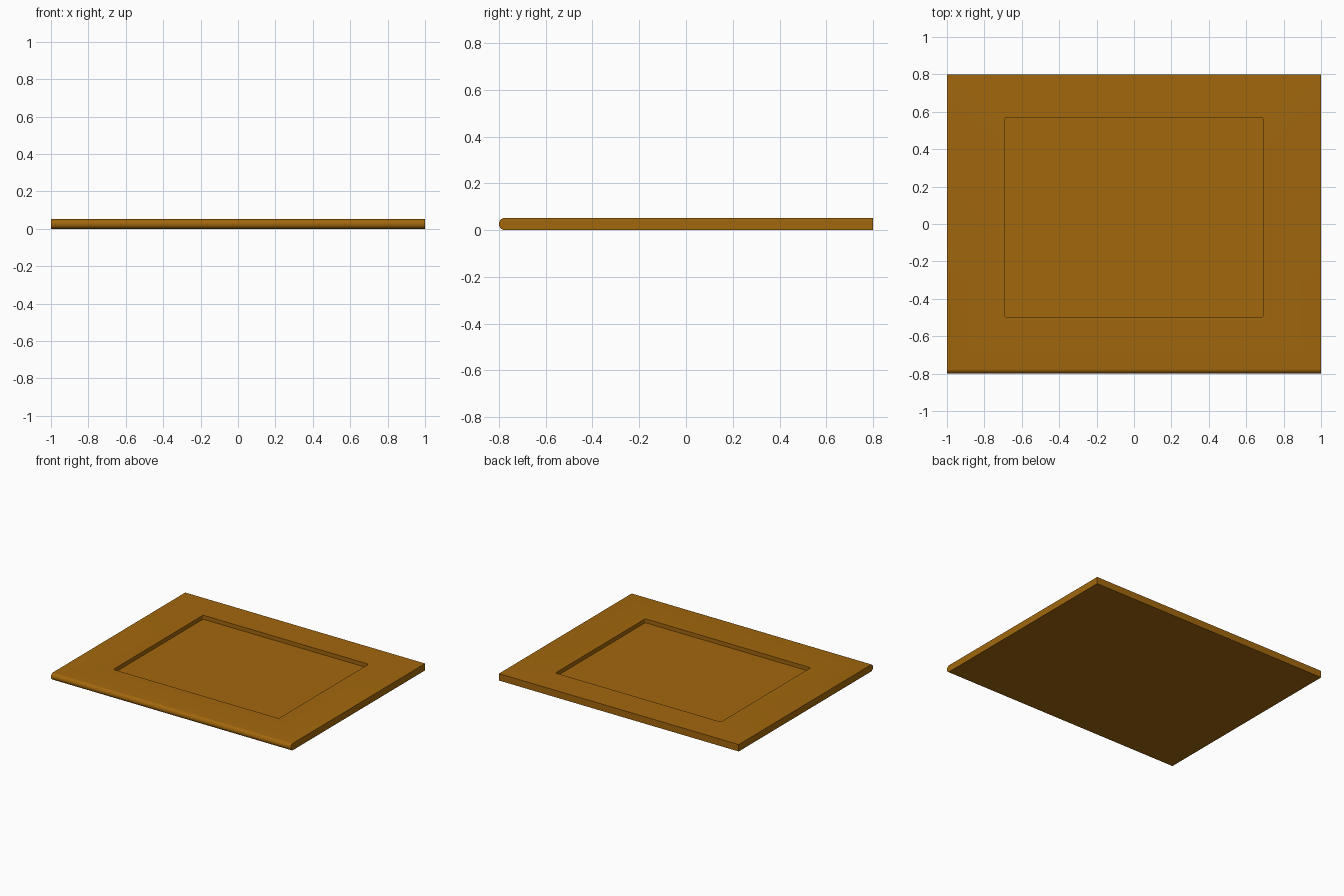
import bpy, bmesh, math

if "Cube" in bpy.data.objects:
    bpy.data.objects.remove(bpy.data.objects["Cube"])

T = 0.052            # slab thickness
R = T / 2            # radius of the rounded front edge
DEPTH = 0.03         # depth of the recess

wood = bpy.data.materials.new("warm brown")
wood.diffuse_color = (0.36, 0.135, 0.004, 1)
wood.use_nodes = True
wood.node_tree.nodes["Principled BSDF"].inputs["Base Color"].default_value = wood.diffuse_color


def prism(name, points, axis, length):
    """Extrude a closed outline along an axis vector."""
    bm = bmesh.new()
    face = bm.faces.new([bm.verts.new(p) for p in points])
    out = bmesh.ops.extrude_face_region(bm, geom=[face])
    moved = [v for v in out["geom"] if isinstance(v, bmesh.types.BMVert)]
    bmesh.ops.translate(bm, verts=moved, vec=[a * length for a in axis])
    bmesh.ops.recalc_face_normals(bm, faces=bm.faces)
    mesh = bpy.data.meshes.new(name)
    bm.to_mesh(mesh)
    bm.free()
    mesh.materials.append(wood)
    obj = bpy.data.objects.new(name, mesh)
    bpy.context.collection.objects.link(obj)
    return obj


def arc(cx, cy, r, start, end, steps):
    angles = [math.radians(start + (end - start) * i / steps) for i in range(steps + 1)]
    return [(cx + r * math.cos(a), cy + r * math.sin(a)) for a in angles]


# Board: side profile with a half-round front edge
profile = [(0.8, 0), (0.8, T)] + arc(-0.8 + R, R, R, 90, 270, 16)
board = prism("panel_board", [(-1, y, z) for y, z in profile], (1, 0, 0), 2)

# Recess cutter: rectangle with slightly rounded corners
x, y0, y1, r = 0.69, -0.5, 0.57, 0.01
outline = (arc(x - r, y1 - r, r, 0, 90, 6) + arc(-x + r, y1 - r, r, 90, 180, 6)
           + arc(-x + r, y0 + r, r, 180, 270, 6) + arc(x - r, y0 + r, r, 270, 360, 6))
cutter = prism("recess_cutter", [(px, py, T - DEPTH) for px, py in outline], (0, 0, 1), 0.1)

# Cut the recess into the top
cut = board.modifiers.new("recess", 'BOOLEAN')
cut.operation = 'DIFFERENCE'
cut.solver = 'EXACT'
cut.object = cutter
bpy.context.view_layer.objects.active = board
board.select_set(True)
cutter.select_set(False)
bpy.ops.object.modifier_apply(modifier=cut.name)
bpy.data.objects.remove(cutter)

# Smooth the rounded edge and corners, keep the rest sharp
bpy.ops.object.shade_smooth_by_angle(angle=math.radians(30))
